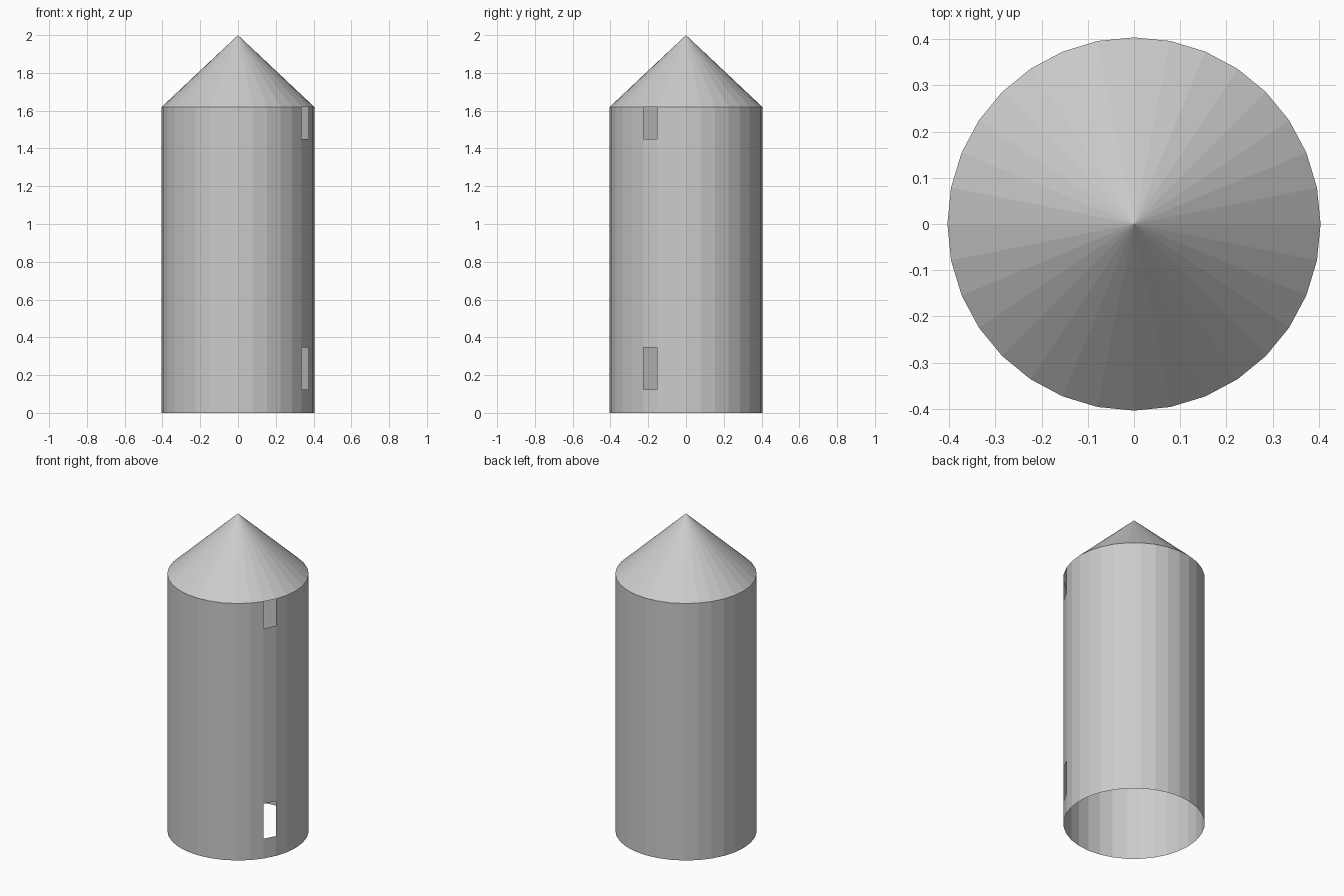
import bpy, bmesh, math

if "Cube" in bpy.data.objects:
    bpy.data.objects.remove(bpy.data.objects["Cube"])

SIDES, R = 32, 0.404
LEVELS = [0.0, 0.125, 0.345, 1.45, 1.62]
OPEN_FACET = 29      # facet on the front right side
OPEN_BANDS = (1, 3)  # lower and upper openings


def make_object(name, bm):
    bmesh.ops.recalc_face_normals(bm, faces=bm.faces)
    mesh = bpy.data.meshes.new(name)
    bm.to_mesh(mesh)
    bm.free()
    obj = bpy.data.objects.new(name, mesh)
    bpy.context.collection.objects.link(obj)
    return obj


def ring(bm, z):
    return [bm.verts.new((R * math.cos(2 * math.pi * i / SIDES),
                          R * math.sin(2 * math.pi * i / SIDES), z))
            for i in range(SIDES)]


# Thin open-bottomed wall with two slots in one facet
bm = bmesh.new()
rings = [ring(bm, z) for z in LEVELS]
for b, (low, high) in enumerate(zip(rings, rings[1:])):
    for i in range(SIDES):
        if i == OPEN_FACET and b in OPEN_BANDS:
            continue
        j = (i + 1) % SIDES
        bm.faces.new((low[i], low[j], high[j], high[i]))
make_object("tower_wall", bm)

# Conical roof
bm = bmesh.new()
eave = ring(bm, LEVELS[-1])
tip = bm.verts.new((0, 0, 2.0))
for i in range(SIDES):
    bm.faces.new((eave[i], eave[(i + 1) % SIDES], tip))
make_object("cone_roof", bm)
